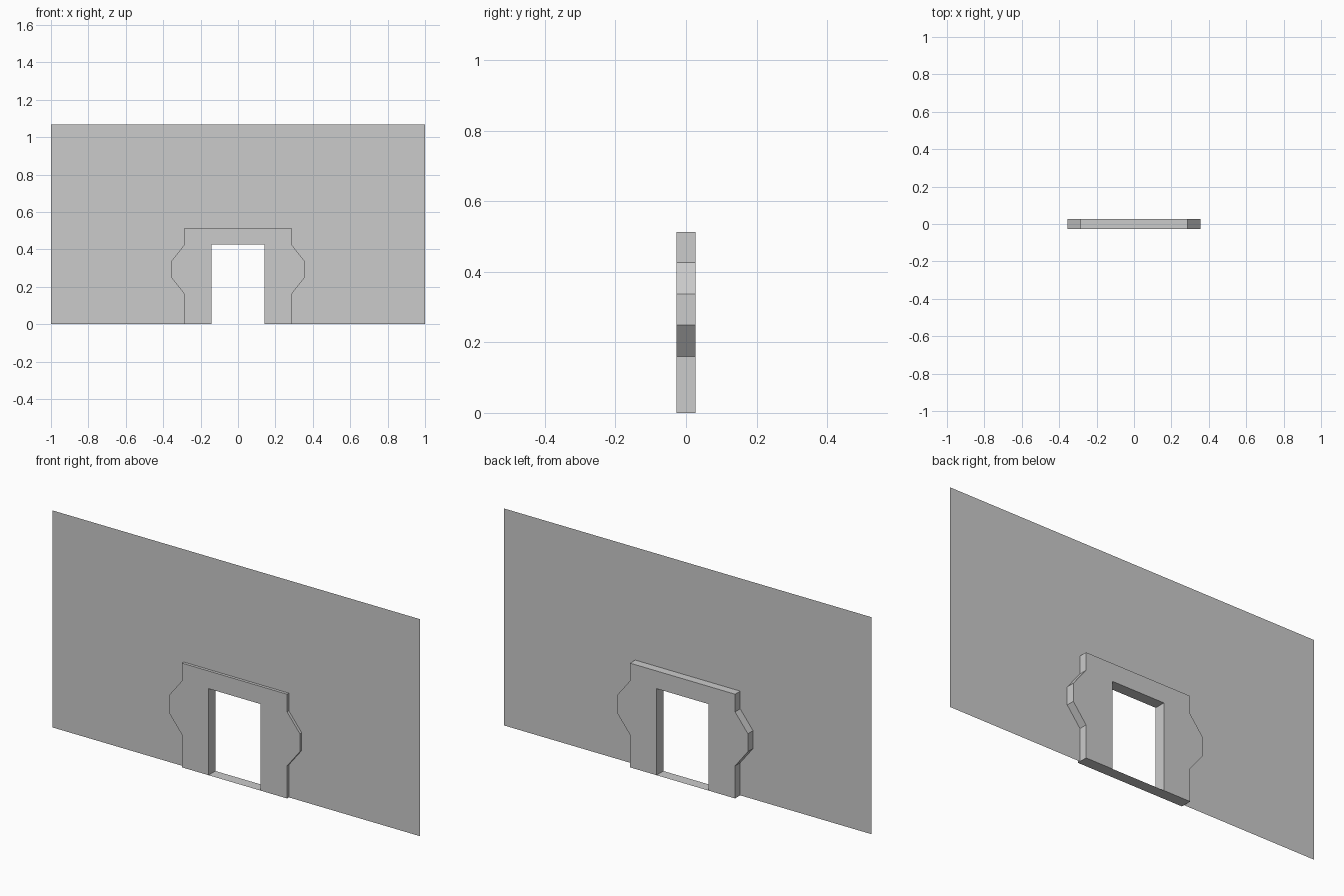
import bpy

if "Cube" in bpy.data.objects:
    bpy.data.objects.remove(bpy.data.objects["Cube"])

DEPTH = 0.027      # half depth of the door frame
WALL_Y = -0.013    # the thin wall sits nearer the front of the frame


def mirrored(half):
    """Close a right-hand half outline with its mirror image."""
    return half + [(-x, z) for x, z in reversed(half)]


def build(name, verts, faces):
    mesh = bpy.data.meshes.new(name)
    mesh.from_pydata(verts, [], faces)
    obj = bpy.data.objects.new(name, mesh)
    bpy.context.collection.objects.link(obj)
    return obj


# Right-hand halves of the outlines as (x, z)
opening = [(0.142, 0), (0.142, 0.426)]
surround = [(0.286, 0), (0.286, 0.16), (0.356, 0.249), (0.356, 0.337),
            (0.286, 0.426), (0.286, 0.513)]
wall_edge = [(1, 0), (1, 1.068)]


def arch(outer_half):
    """Outline running round the outside, then back round the doorway."""
    return mirrored(outer_half) + mirrored(opening)[::-1]


# Thin wall sheet with the doorway cut out
outline = arch(wall_edge)
build("wall", [(x, WALL_Y, z) for x, z in outline], [range(len(outline))])

# Door surround: front face, back face, rim and jambs
outline = arch(surround)
n = len(outline)
verts = [(x, y, z) for y in (-DEPTH, DEPTH) for x, z in outline]
outer = len(surround) * 2
faces = [list(range(n)), list(range(2 * n - 1, n - 1, -1))]
for i in range(n):
    j = (i + 1) % n
    faces.append((j, i, i + n, j + n))
build("door_surround", verts, faces)

# Flat threshold sheet across the doorway floor
w = opening[0][0]
build("threshold", [(-w, DEPTH, 0), (w, DEPTH, 0), (w, -DEPTH, 0), (-w, -DEPTH, 0)],
      [(0, 1, 2, 3)])
